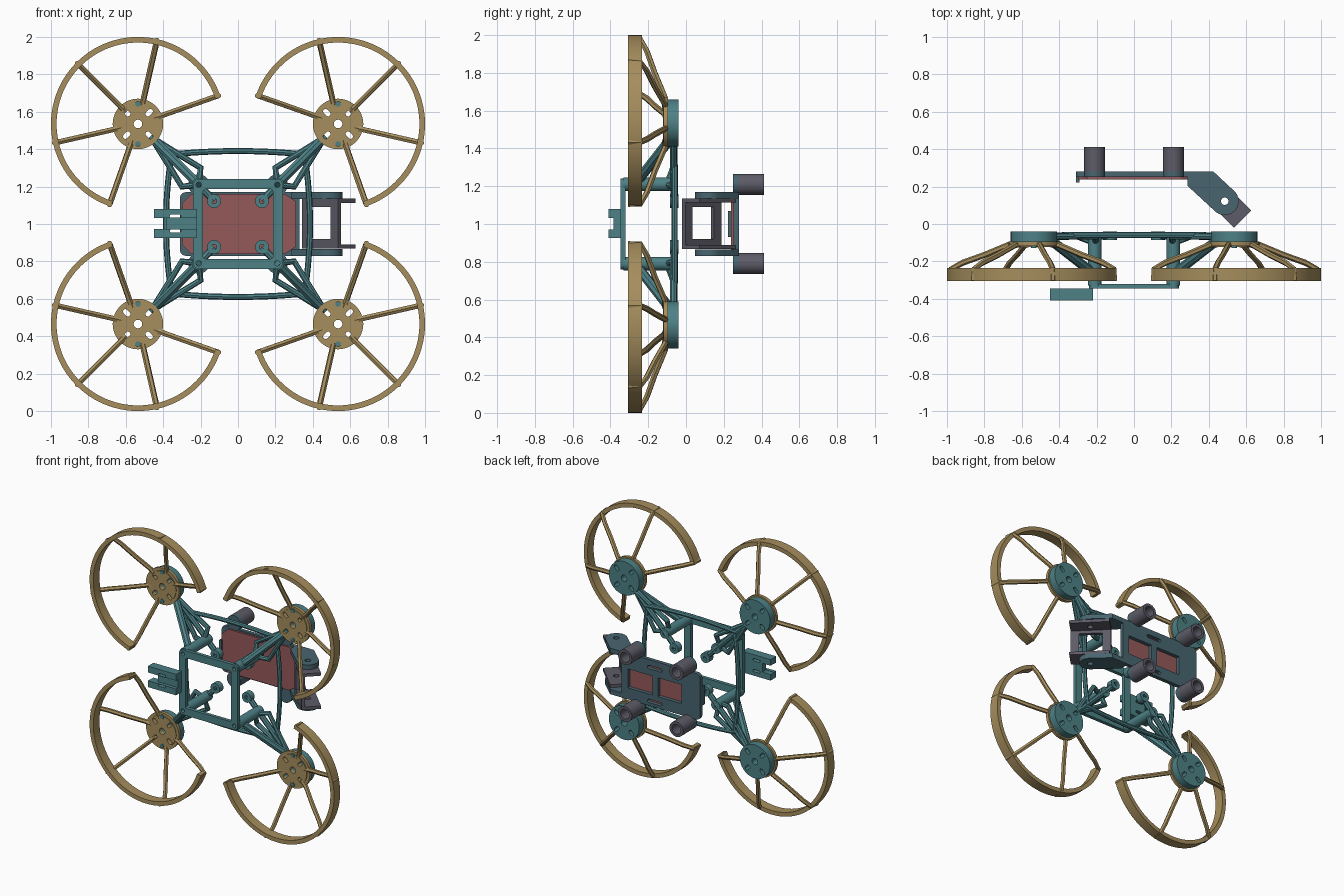
import bpy
from math import sin, cos, pi, radians
from mathutils import Matrix

if "Cube" in bpy.data.objects:
    bpy.data.objects.remove(bpy.data.objects["Cube"])


def material(name, rgb):
    m = bpy.data.materials.new(name)
    m.diffuse_color = (*rgb, 1)
    m.use_nodes = True
    m.node_tree.nodes["Principled BSDF"].inputs["Base Color"].default_value = m.diffuse_color
    return m


TAN = material("tan", (.38, .27, .11))
TEAL = material("teal", (.075, .22, .24))
SLATE = material("slate", (.065, .13, .16))
RED = material("red", (.30, .10, .10))
GREY = material("grey", (.11, .105, .135))


def finish(name, curve, mat, matrix):
    tmp = bpy.data.objects.new(name + "_curve", curve)
    mesh = bpy.data.meshes.new_from_object(tmp)
    bpy.data.objects.remove(tmp)
    mesh.transform(matrix)
    mesh.materials.clear()
    mesh.materials.append(mat)
    ob = bpy.data.objects.new(name, mesh)
    bpy.context.collection.objects.link(ob)
    return ob


def spline(curve, pts, cyclic):
    s = curve.splines.new('POLY')
    s.points.add(len(pts) - 1)
    for p, q in zip(s.points, pts):
        p.co = (q[0], q[1], q[2] if len(q) > 2 else 0, 1)
    s.use_cyclic_u = cyclic


def plate(name, outlines, a, b, mat, plane='XZ', M=Matrix()):
    """Flat outlines (first is the edge, the rest holes) extruded from a to b."""
    c = bpy.data.curves.new(name, 'CURVE')
    c.dimensions = '2D'
    c.fill_mode = 'BOTH'
    c.extrude = abs(b - a) / 2
    for o in outlines:
        spline(c, o, True)
    mid = (a + b) / 2
    if plane == 'XZ':
        T = Matrix.Translation((0, mid, 0)) @ Matrix.Rotation(pi / 2, 4, 'X')
    else:
        T = Matrix.Translation((0, 0, mid))
    return finish(name, c, mat, M @ T)


def tube(name, pts, r, mat, res=2):
    c = bpy.data.curves.new(name, 'CURVE')
    c.dimensions = '3D'
    c.bevel_depth = r
    c.bevel_resolution = res
    c.use_fill_caps = True
    spline(c, pts, False)
    return finish(name, c, mat, Matrix())


def circ(x, y, r, n=32):
    return [(x + r * cos(2 * pi * i / n), y + r * sin(2 * pi * i / n)) for i in range(n)]


def rrect(x0, x1, y0, y1, r=0.0, n=5):
    if r == 0:
        return [(x0, y0), (x1, y0), (x1, y1), (x0, y1)]
    out = []
    for k, (cx, cy) in enumerate([(x1 - r, y1 - r), (x0 + r, y1 - r), (x0 + r, y0 + r), (x1 - r, y0 + r)]):
        for i in range(n + 1):
            t = (k + i / n) * pi / 2
            out.append((cx + r * cos(t), cy + r * sin(t)))
    return out


def slot(x, y, ang, l, w):
    """Small elongated hole turned by ang."""
    return [(x + u * cos(ang) - v * sin(ang), y + u * sin(ang) + v * cos(ang))
            for u, v in rrect(-l / 2, l / 2, -w / 2, w / 2, w * .49)]


# Four corners: guard, motor mount, arm, post, standoff, foot
for sx in (-1, 1):
    for sz in (-1, 1):
        tag = ("left" if sx < 0 else "right") + ("_lower" if sz < 0 else "_upper")
        cx, cz = sx * .535, 1 + sz * .535
        mid = radians(45 if sx * sz > 0 else 135) + (pi if sz < 0 else 0)

        # propeller guard rim
        half = radians(117)
        arc = [mid - half + 2 * half * i / 64 for i in range(65)]
        rim = [(cx + .465 * cos(t), cz + .465 * sin(t)) for t in arc]
        rim += [(cx + .435 * cos(t), cz + .435 * sin(t)) for t in reversed(arc)]
        plate("guard_rim_" + tag, [rim], -.306, -.234, TAN)

        # guard spokes, with a rib on the outside of the rim
        for k in range(-2, 3):
            t = mid + k * radians(57.8)
            path = [(cx + r * cos(t), y, cz + r * sin(t)) for r, y in
                    [(.09, -.108), (.14, -.112), (.27, -.165), (.39, -.207), (.452, -.24), (.456, -.304)]]
            tube(f"guard_spoke_{tag}_{k + 3}", path, .016, TAN, 1)

        # hub discs
        holes = [circ(cx, cz, .023, 20)]
        for i in range(4):
            t = pi / 4 + i * pi / 2
            holes.append(slot(cx + .085 * cos(t), cz + .085 * sin(t), t, .045, .026))
        plate("guard_hub_" + tag, [circ(cx, cz, .135, 48)] + holes, -.118, -.094, TAN)
        plate("guard_hub_step_" + tag, [circ(cx, cz, .098 + .015, 48), *holes], -.123, -.118, TAN)
        plate("motor_mount_" + tag, [circ(cx, cz, .124, 48)] + holes, -.094, -.04, TEAL)
        for s in (-1, 1):
            plate("hub_bolt_" + tag, [circ(cx, cz + s * .107, .015, 16)], -.128, -.09, TEAL)

        # arm struts
        def P(u, y, v):
            return (sx * u, y, 1 + sz * v)
        tube("arm_brace_" + tag, [P(.21, -.27, .21), P(.46, -.075, .46)], .026, TEAL)
        tube("arm_spine_" + tag, [P(.128, -.062, .123), P(.21, -.062, .21), P(.46, -.066, .46)], .02, TEAL)
        for u, v in ((.2, .3), (.3, .2)):
            tube("arm_side_" + tag, [P(.21, -.1, .21), P(u, -.066, v), P(.46, -.066, .46)], .018, TEAL)

        # post, standoff and rear foot
        px, pz = sx * .21, 1 + sz * .21
        plate("post_" + tag, [circ(px, pz, .036), circ(px, pz, .014, 16)], -.33, -.045, TEAL)
        qx, qz = sx * .128, 1 + sz * .123
        plate("standoff_" + tag, [circ(qx, qz, .037), circ(qx, qz, .014, 16)], -.085, -.04, TEAL)
        plate("foot_" + tag, [circ(px, pz, .056), circ(px, pz, .036)], .28, .413, GREY)
        plate("foot_base_" + tag, [circ(px, pz, .056)], .25, .282, SLATE)

# Bowed bars between the arms
for s in (-1, 1):
    us = [i / 8 - 1 for i in range(17)]
    tube("bow_horizontal", [(.375 * u, -.06, 1 + s * (.37 + .02 * (1 - u * u))) for u in us], .016, TEAL)
    tube("bow_vertical", [(s * (.355 + .03 * (1 - u * u)), -.06, 1 + .37 * u) for u in us], .016, TEAL)

# Square front ring
plate("front_ring", [rrect(-.24, .24, .76, 1.24, .03), rrect(-.186, .186, .814, 1.186, .01)]
      + [circ(a * .21, 1 + b * .21, .014, 16) for a in (-1, 1) for b in (-1, 1)],
      -.346, -.32, TEAL)

# Forked side mount
fork = [(-.22, .925), (-.22, 1.08), (-.45, 1.08), (-.45, 1.035), (-.385, 1.035),
        (-.385, .97), (-.45, .97), (-.45, .925)]
plate("side_mount_base", [fork, slot(-.335, 1.042, 0, .06, .018), slot(-.335, .963, 0, .06, .018)],
      -.385, -.345, TEAL)
for z in (.925, 1.033):
    plate("side_mount_rail", [rrect(-.45, -.22, z, z + .047), slot(-.335, z + (.038 if z < 1 else .009), 0, .06, .016)],
          -.41, -.385, TEAL)

# Rear plate with two windows and slots, and the red pad in front of it
plate("rear_plate", [rrect(-.31, .33, .83, 1.17, .03), rrect(.08, .28, .915, 1.055), rrect(-.16, .035, .915, 1.055),
                     slot(.06, 1.115, 0, .12, .025), slot(.06, .865, 0, .12, .025)], .252, .28, SLATE)
plate("red_pad", [[(-.3, .89), (-.25, .84), (.25, .84), (.31, .88), (.31, 1.12), (.25, 1.16), (-.25, 1.16), (-.3, 1.11)]],
      .238, .253, RED)
plate("plate_hook", [rrect(-.31, -.292, .93, 1.07)], .222, .255, SLATE)

# Camera bracket arms with a round pivot end
px, py = .485, .122
end = [(px + .075 * cos(t), py + .075 * sin(t)) for t in [radians(40 - i * 14) for i in range(13)]]
for z in (.83, 1.135):
    plate("bracket_arm", [[(.285, .205), (.285, .28), (.425, .28)] + end, circ(px, py, .02, 20)],
          z, z + .035, SLATE, 'XY')

# Tilted camera cage: window plate plus flanges
M = Matrix.Translation((px, py, 0)) @ Matrix.Rotation(-pi / 4, 4, 'Z')
plate("cage_plate", [rrect(-.136, .136, .868, 1.135), rrect(-.08, .08, .92, 1.09)], -.066, -.042, GREY, 'XZ', M)
for z in (.868, 1.113):
    plate("cage_flange", [rrect(-.136, .136, -.066, .066), circ(0, 0, .02, 20)], z, z + .022, GREY, 'XY', M)

bpy.ops.object.select_all(action='SELECT')
bpy.context.view_layer.objects.active = bpy.context.selected_objects[0]
bpy.ops.object.shade_smooth_by_angle(angle=radians(30))
